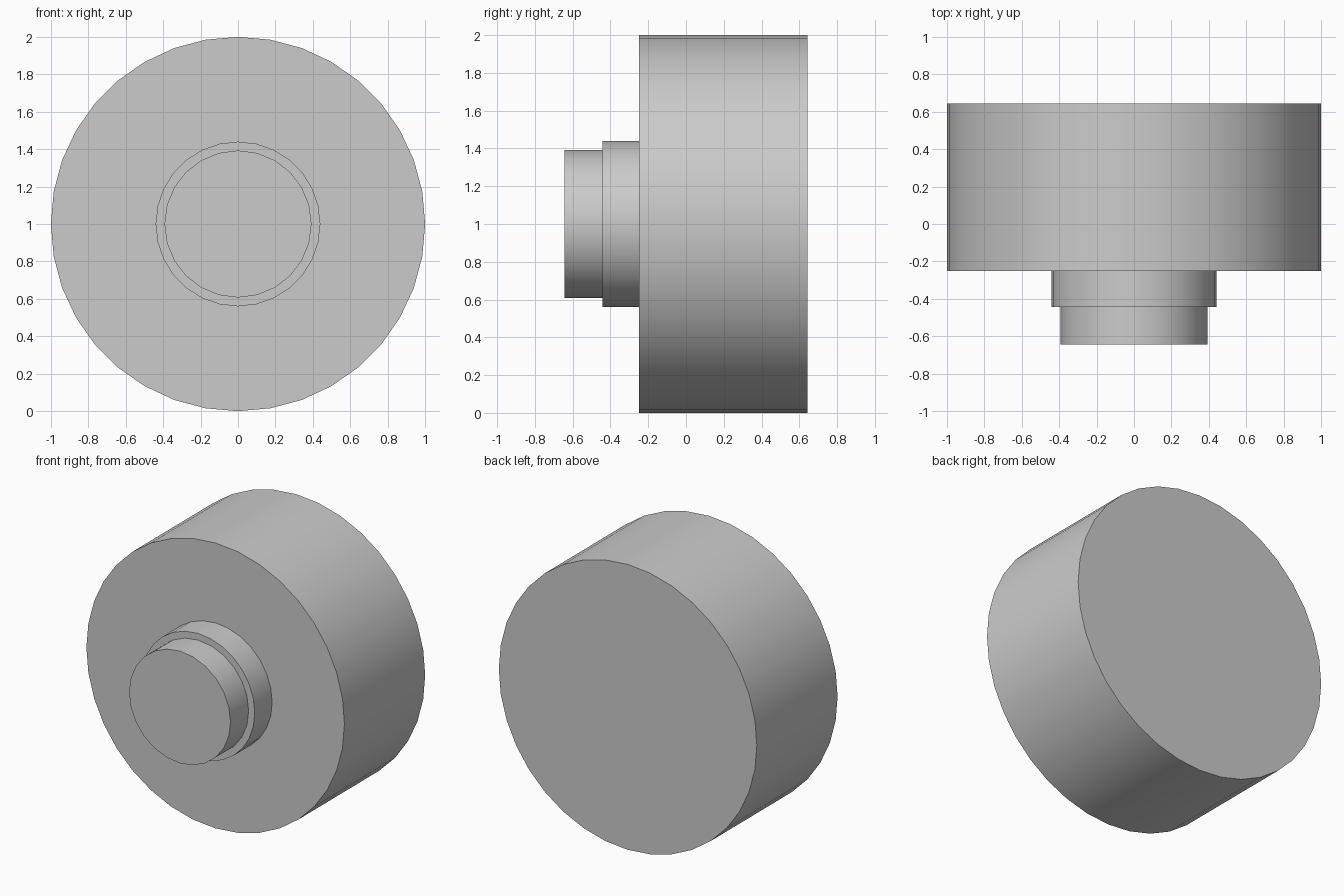
import bpy
import math

# Remove the default cube
cube = bpy.data.objects.get("Cube")
if cube:
    bpy.data.objects.remove(cube, do_unlink=True)

# One plain grey material
grey = bpy.data.materials.new("light_grey")
grey.use_nodes = True
colour = (0.6, 0.6, 0.6, 1.0)
grey.diffuse_color = colour
grey.node_tree.nodes["Principled BSDF"].inputs["Base Color"].default_value = colour


def disc(name, radius, front, back, sides):
    """Capped cylinder lying along y, with crisp rims and a smooth wall."""
    bpy.ops.mesh.primitive_cylinder_add(
        vertices=sides, radius=radius, depth=back - front,
        location=(0, (front + back) / 2, 1), rotation=(math.pi / 2, 0, 0))
    obj = bpy.context.object
    obj.name = obj.data.name = name
    obj.data.materials.append(grey)
    bpy.ops.object.transform_apply(location=False, rotation=True, scale=False)
    bpy.ops.object.shade_smooth_by_angle(angle=math.radians(30))
    return obj


# Wide drum, then the two-step boss on its front
disc("main_drum", 1.0, -0.25, 0.644, 36)
disc("boss_collar", 0.44, -0.443, -0.25, 28)
disc("boss_tip", 0.393, -0.644, -0.443, 24)
